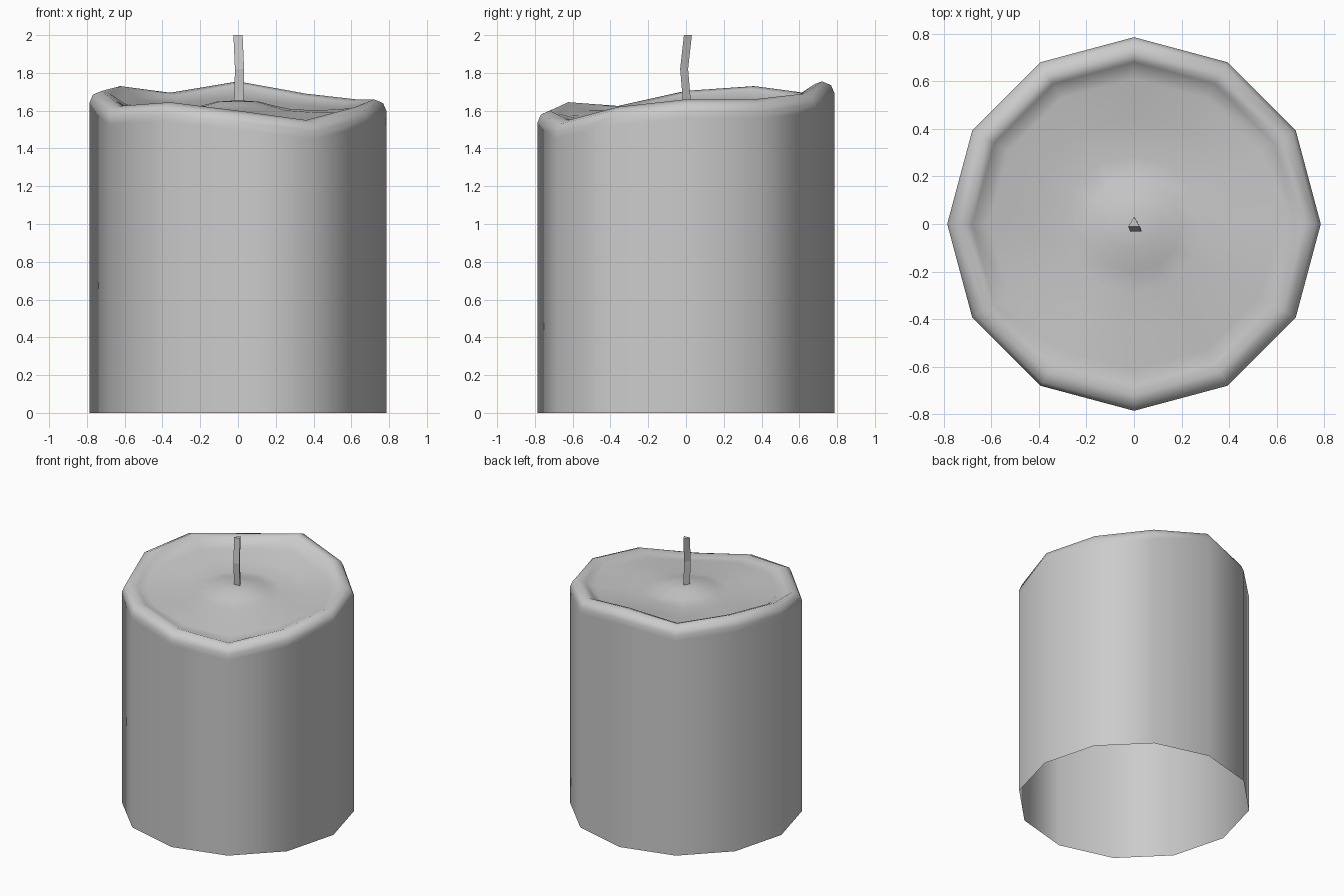
import bpy, bmesh
from math import cos, sin, pi
from mathutils import Vector

cube = bpy.data.objects.get("Cube")
if cube:
    bpy.data.objects.remove(cube, do_unlink=True)

# Single plain wax colour
grey = bpy.data.materials.new("light_grey")
grey.use_nodes = True
colour = (0.6, 0.6, 0.6, 1)
grey.diffuse_color = colour
grey.node_tree.nodes["Principled BSDF"].inputs["Base Color"].default_value = colour


def loft(name, rings, cap_start=False, cap_end=False, tip=None):
    """Skin a list of equal-sized rings, optionally closing the ends."""
    bm = bmesh.new()
    loops = [[bm.verts.new(p) for p in ring] for ring in rings]
    n = len(loops[0])
    for low, high in zip(loops, loops[1:]):
        for i in range(n):
            j = (i + 1) % n
            bm.faces.new((low[i], low[j], high[j], high[i]))
    if cap_start:
        bm.faces.new(loops[0][::-1])
    if cap_end:
        bm.faces.new(loops[-1])
    if tip:
        centre = bm.verts.new(tip)
        for i in range(n):
            bm.faces.new((loops[-1][i], loops[-1][(i + 1) % n], centre))
    mesh = bpy.data.meshes.new(name)
    bm.to_mesh(mesh)
    bm.free()
    mesh.materials.append(grey)
    obj = bpy.data.objects.new(name, mesh)
    bpy.context.collection.objects.link(obj)
    return obj


# Uneven melted rim height at each of the twelve corners, starting at +x
rim = [1.66, 1.66, 1.69, 1.755, 1.695, 1.73, 1.705, 1.625, 1.645, 1.60, 1.55, 1.62]
SIDES = len(rim)


def wax_ring(radius, height):
    return [(radius * cos(2 * pi * i / SIDES), radius * sin(2 * pi * i / SIDES), height(h))
            for i, h in enumerate(rim)]


# Wax body: open base, straight wall, rounded lip, shallow pool and central mound
rings = [wax_ring(0.785, lambda h: 0)]
for radius, drop in ((0.785, 0.10), (0.785, 0.06), (0.768, 0.02), (0.72, 0), (0.68, 0.015)):
    rings.append(wax_ring(radius, lambda h: h - drop))
rings.append(wax_ring(0.61, lambda h: 1.565 + 0.6 * (h - 1.58)))
for radius, level, follow in ((0.45, 1.60, 0.3), (0.29, 1.605, 0.1), (0.2, 1.625, 0), (0.11, 1.648, 0)):
    rings.append(wax_ring(radius, lambda h: level + follow * (h - 1.65)))
body = loft("wax_body", rings, tip=(0, 0, 1.655))
for face in body.data.polygons:
    face.use_smooth = True
weighted = body.modifiers.new("weighted_normals", "WEIGHTED_NORMAL")
weighted.weight = 80

# Wick: slightly bent three-sided strand
path = [Vector((0.003, 0, 1.62)), Vector((0.008, -0.017, 1.82)), Vector((0, 0.003, 2))]
corners = [Vector((cos(a), sin(a), 0)) * 0.028 for a in (pi / 2, pi * 7 / 6, pi * 11 / 6)]
loft("wick", [[p + c for c in corners] for p in path], cap_start=True, cap_end=True)
